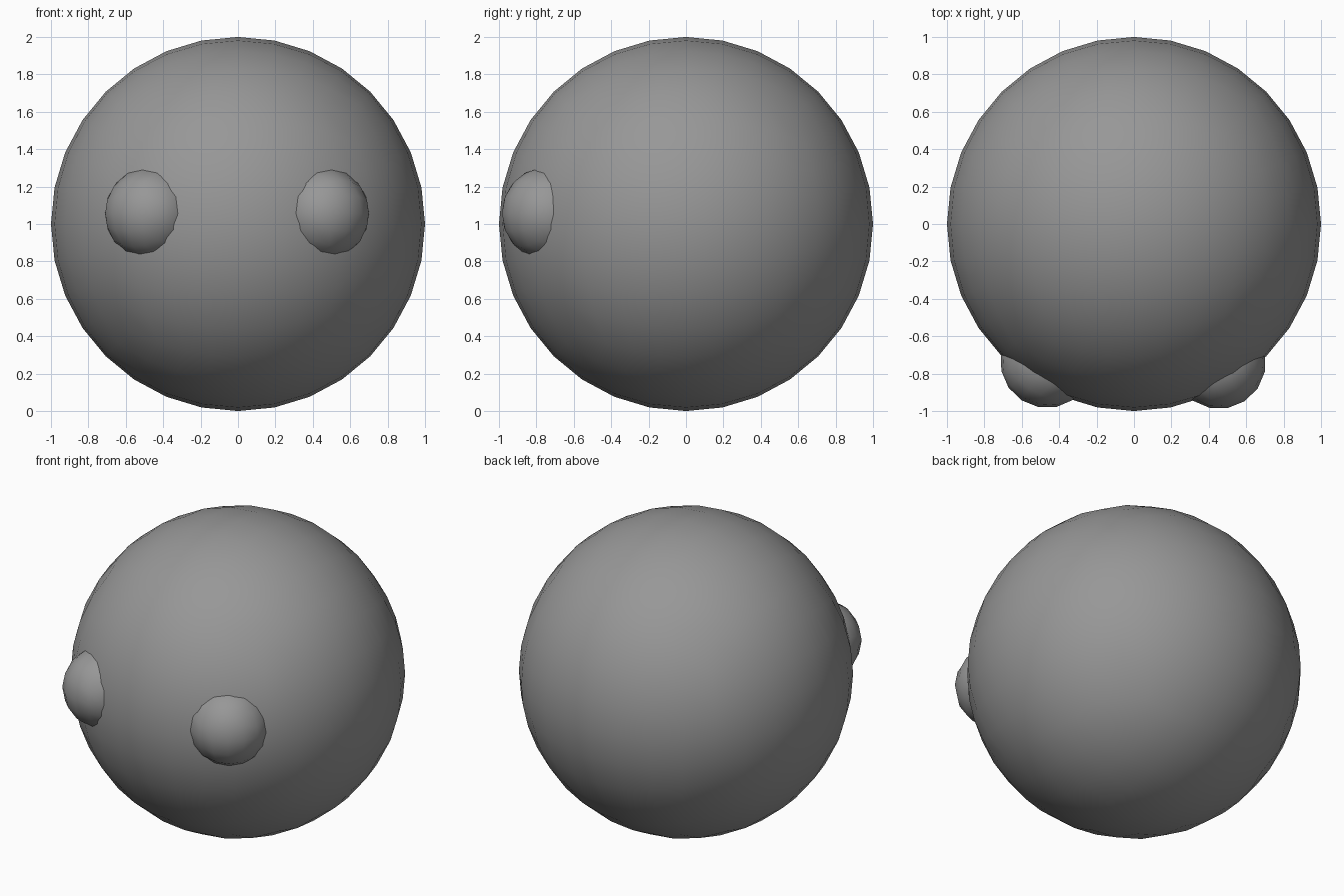
import bpy
import bmesh
from math import radians, tan, pi

if "Cube" in bpy.data.objects:
    bpy.data.objects.remove(bpy.data.objects["Cube"])

grey = bpy.data.materials.new("dark_grey")
grey.diffuse_color = (0.31, 0.31, 0.31, 1)
grey.use_nodes = True
grey.node_tree.nodes["Principled BSDF"].inputs["Base Color"].default_value = grey.diffuse_color


def quad_ball(name, radius, location, cuts, turn=0):
    """Subdivided cube blown up into an all-quad ball with even angles."""
    bm = bmesh.new()
    bmesh.ops.create_cube(bm, size=2)
    bmesh.ops.subdivide_edges(bm, edges=bm.edges[:], cuts=cuts, use_grid_fill=True)
    for v in bm.verts:
        for i in range(3):
            v.co[i] = tan(v.co[i] * pi / 4)
        v.co = v.co.normalized() * radius
    for f in bm.faces:
        f.smooth = True
    mesh = bpy.data.meshes.new(name)
    bm.to_mesh(mesh)
    bm.free()
    mesh.materials.append(grey)
    obj = bpy.data.objects.new(name, mesh)
    obj.location = location
    obj.rotation_euler.z = radians(turn)
    bpy.context.collection.objects.link(obj)


# Large round head
quad_ball("head", 1.0, (0, 0, 1), 7)

# Two small eyes half sunk into the front, turned outwards
quad_ball("left_eye", 0.25, (-0.465, -0.733, 1.056), 3, -33)
quad_ball("right_eye", 0.25, (0.455, -0.738, 1.056), 3, 33)
